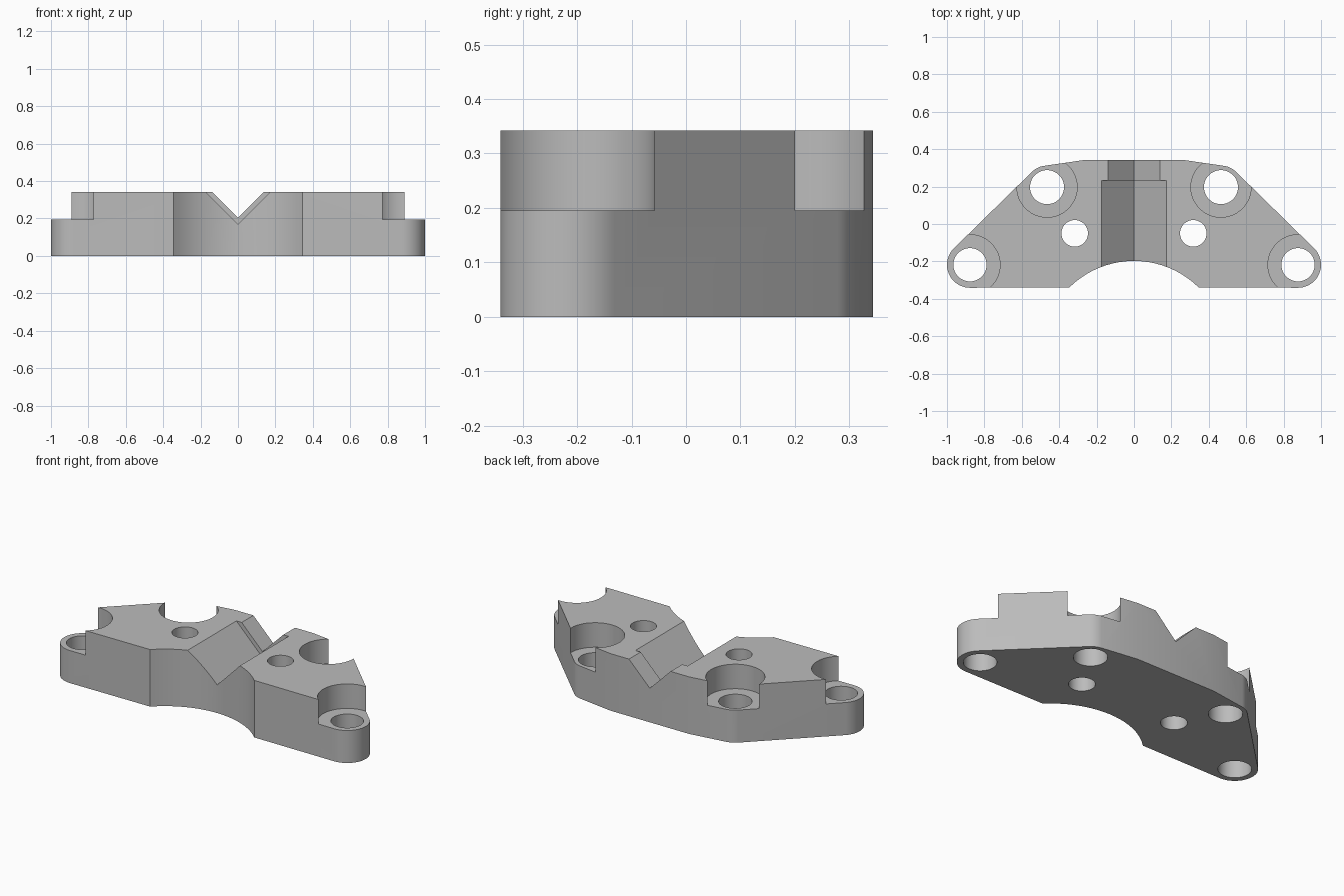
import bpy, bmesh
from math import sin, cos, radians, asin, sqrt

cube = bpy.data.objects.get("Cube")
if cube:
    bpy.data.objects.remove(cube)

TOP, LEDGE = 0.342, 0.195
BACK_HOLE, END_HOLE, INNER_HOLE = (0.465, 0.197), (0.877, -0.218), (0.317, -0.05)

grey = bpy.data.materials.new("plain_grey")
grey.use_nodes = True
grey.diffuse_color = (0.5, 0.5, 0.5, 1)
grey.node_tree.nodes["Principled BSDF"].inputs["Base Color"].default_value = (0.5, 0.5, 0.5, 1)


def prism(name, points, offset):
    """Extrude a closed polygon along an offset vector."""
    bm = bmesh.new()
    face = bm.faces.new([bm.verts.new(p) for p in points])
    out = bmesh.ops.extrude_face_region(bm, geom=[face])
    verts = [g for g in out["geom"] if isinstance(g, bmesh.types.BMVert)]
    bmesh.ops.translate(bm, verts=verts, vec=offset)
    bmesh.ops.recalc_face_normals(bm, faces=bm.faces)
    mesh = bpy.data.meshes.new(name)
    bm.to_mesh(mesh)
    bm.free()
    mesh.materials.append(grey)
    obj = bpy.data.objects.new(name, mesh)
    bpy.context.collection.objects.link(obj)
    return obj


def arc(centre, radius, start, end, steps):
    """Points along an arc, angles in degrees."""
    angles = [radians(start + (end - start) * i / steps) for i in range(steps + 1)]
    return [(centre[0] + radius * cos(a), centre[1] + radius * sin(a)) for a in angles]


# Bracket outline: right half from back to front, then mirrored
half = [(0.26, 0.343)]
half += arc(BACK_HOLE, 0.115, 80.7, 44.5, 8)
half += arc(END_HOLE, 0.123, 44.5, -90, 20)
RELIEF_R, RELIEF_Y = 0.4925, -0.69
edge = 90 - 44.5
half += arc((0, RELIEF_Y), RELIEF_R, edge, 90, 10)
outline = half + [(-x, y) for x, y in reversed(half[:-1])]
bracket = prism("mounting_bracket", [(x, y, 0) for x, y in outline], (0, 0, TOP))


def cut(cutter):
    """Subtract a cutter from the bracket and discard it."""
    cutter.hide_render = True
    mod = bracket.modifiers.new("cut", "BOOLEAN")
    mod.operation, mod.solver, mod.object = "DIFFERENCE", "EXACT", cutter
    bpy.context.view_layer.objects.active = bracket
    bpy.ops.object.modifier_apply(modifier=mod.name)
    bpy.data.objects.remove(cutter)


def bore(centre, radius, bottom):
    ring = arc(centre, radius, 0, 360, 48)[:-1]
    cut(prism("bore_cutter", [(x, y, bottom) for x, y in ring], (0, 0, 1)))


def vee(width, y0, y1):
    """45 degree groove along y, of half width at the top face."""
    w = width + 0.1
    pts = [(-w, y0, TOP + 0.1), (w, y0, TOP + 0.1), (0, y0, TOP - width)]
    cut(prism("groove_cutter", pts, (0, y1 - y0, 0)))


# Through holes and recessed screw seats on both sides
for side in (1, -1):
    for (x, y), radius, seat in ((BACK_HOLE, 0.091, True), (END_HOLE, 0.089, True), (INNER_HOLE, 0.071, False)):
        bore((side * x, y), radius, -0.2)
        if seat:
            bore((side * x, y), 0.161, LEDGE)

# Stepped V groove: wide in front, shallower at the back
vee(0.138, 0.1, 0.5)
vee(0.173, -0.5, 0.232)

bpy.ops.object.select_all(action="DESELECT")
bracket.select_set(True)
bpy.context.view_layer.objects.active = bracket
bpy.ops.object.shade_smooth_by_angle(angle=radians(25))
